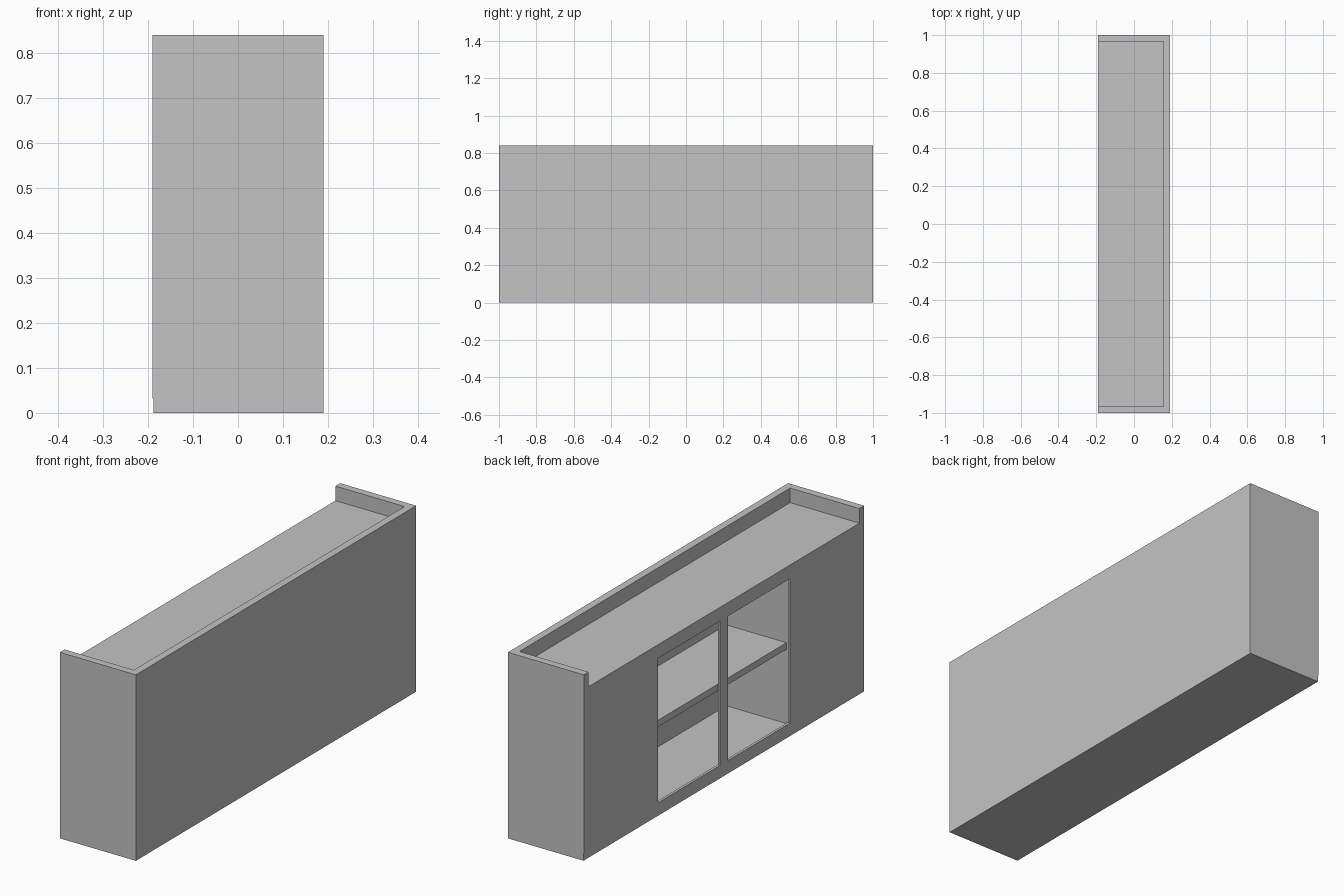
import bpy

cube = bpy.data.objects.get("Cube")
if cube:
    bpy.data.objects.remove(cube, do_unlink=True)

# Single material
grey = bpy.data.materials.new("light_grey")
grey.use_nodes = True
colour = (0.55, 0.55, 0.55, 1)
grey.diffuse_color = colour
grey.node_tree.nodes["Principled BSDF"].inputs["Base Color"].default_value = colour

# Overall size and board thickness
X, Y, H = 0.19, 1.0, 0.84
BOARD = 0.034
LIP = 0.012
INNER_BACK = 0.133


def box(name, x, y, z):
    """Box between the (low, high) limits on each axis."""
    bpy.ops.mesh.primitive_cube_add(size=1)
    ob = bpy.context.object
    ob.name = ob.data.name = name
    for v in ob.data.vertices:
        v.co = [lim[0] if c < 0 else lim[1] for c, lim in zip(v.co, (x, y, z))]
    ob.data.materials.append(grey)
    return ob


def cut(target, name, x, y, z):
    """Cut a box-shaped recess out of the target."""
    cutter = box(name, x, y, z)
    cutter.hide_render = True
    mod = target.modifiers.new(name, "BOOLEAN")
    mod.operation, mod.solver, mod.object = "DIFFERENCE", "EXACT", cutter
    bpy.context.view_layer.objects.active = target
    bpy.ops.object.modifier_apply(modifier=mod.name)
    bpy.data.objects.remove(cutter, do_unlink=True)


carcass = box("counter_carcass", (-X, X), (-Y, Y), (0, H))

# Tray on top, bordered on three sides
cut(carcass, "top_tray", (-X - 0.1, X - BOARD), (-Y + BOARD, Y - BOARD), (0.774, H + 0.1))

# Open storage space behind the face frame
cut(carcass, "storage_space", (-X + LIP, INNER_BACK), (-0.477, 0.477), (0.05, 0.722))

# Two openings either side of the centre post
for side in (-1, 1):
    cut(carcass, "opening", (-X - 0.1, -X + LIP + 0.01),
        sorted((side * 0.027, side * 0.472)), (0.06, 0.712))

# Shallow step marking the plinth
cut(carcass, "plinth_step", (-X - 0.1, -X + 0.002), (-Y - 0.1, Y + 0.1), (-0.1, 0.032))

# Shelf running the full width of the storage space
box("shelf", (-X + 0.022, INNER_BACK), (-0.477, 0.477), (0.385, 0.415))
